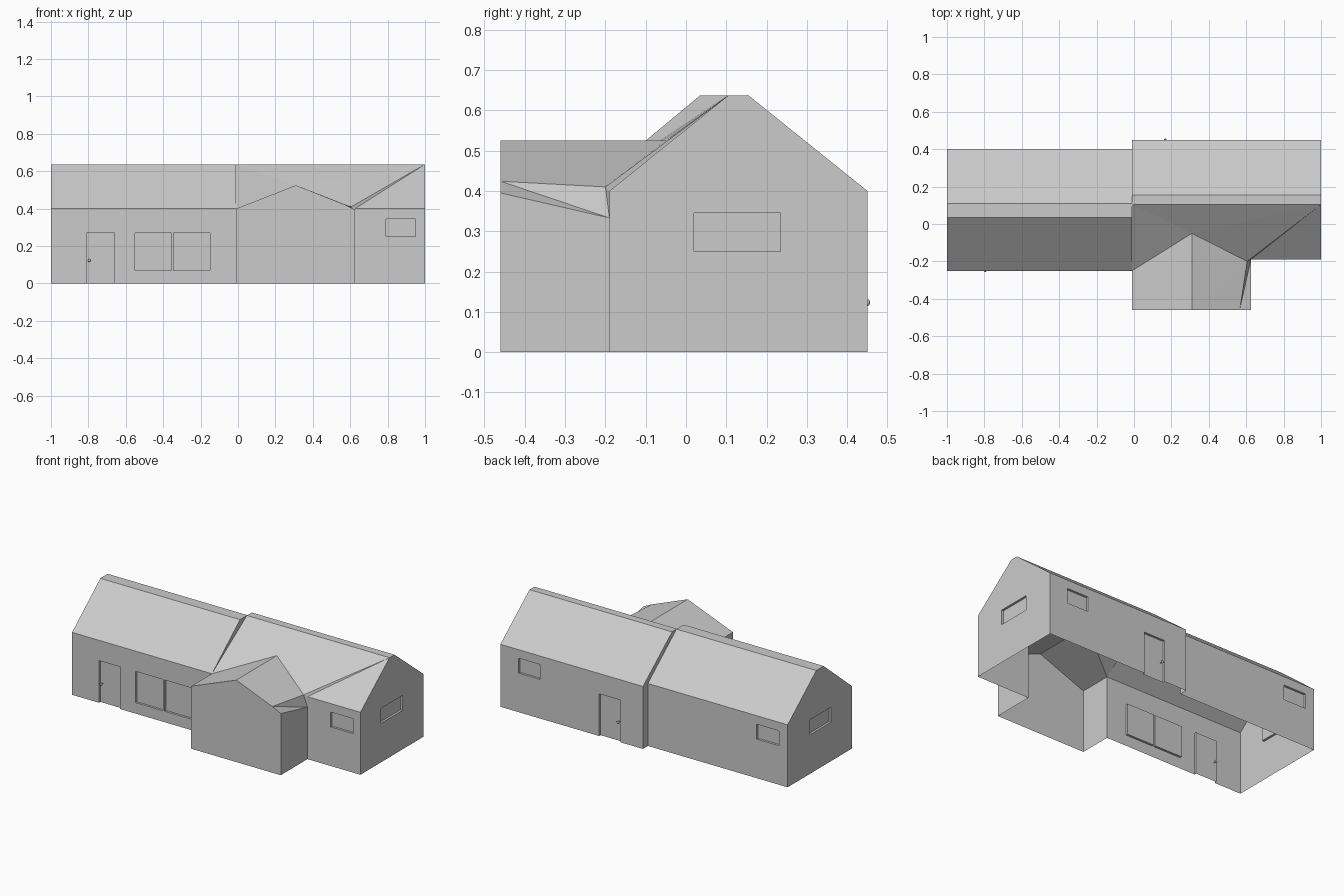
import bpy, bmesh
from mathutils import Vector

if "Cube" in bpy.data.objects:
    bpy.data.objects.remove(bpy.data.objects["Cube"])

EAVE, TOP, DOOR_Z = 0.40, 0.637, 0.27
XM = -0.01          # line where the two house halves meet
DEPTH = 0.014       # recess of doors and windows
WZ = (0.25, 0.345)  # small window height range


def make(name, faces):
    bm = bmesh.new()
    for f in faces:
        bm.faces.new([bm.verts.new(p) for p in f])
    bmesh.ops.remove_doubles(bm, verts=bm.verts, dist=1e-4)
    bmesh.ops.dissolve_limit(bm, angle_limit=0.002, verts=bm.verts, edges=bm.edges)
    me = bpy.data.meshes.new(name)
    bm.to_mesh(me)
    bm.free()
    ob = bpy.data.objects.new(name, me)
    bpy.context.collection.objects.link(ob)
    return ob


def wall(name, a, b, openings=(), gable=()):
    """Sheet wall from a to b (outside on the right); openings are recessed panels."""
    a, b = Vector((*a, 0)), Vector((*b, 0))
    length = (b - a).length
    d = (b - a) / length
    n = Vector((d.y, -d.x, 0))

    def pt(s, z, depth=0):
        return a + d * s + Vector((0, 0, z)) - n * depth

    ss = sorted({0, length, *[v for o in openings for v in o[:2]]})
    zs = sorted({0, EAVE, *[v for o in openings for v in o[2:]]})
    faces = []
    for s0, s1 in zip(ss, ss[1:]):
        for z0, z1 in zip(zs, zs[1:]):
            sm, zm = (s0 + s1) / 2, (z0 + z1) / 2
            if not any(o[0] < sm < o[1] and o[2] < zm < o[3] for o in openings):
                faces.append([pt(s0, z0), pt(s1, z0), pt(s1, z1), pt(s0, z1)])
    for s0, s1, z0, z1 in openings:
        c = [(s0, z0), (s1, z0), (s1, z1), (s0, z1)]
        faces.append([pt(*p, DEPTH) for p in c])
        for i in range(4):
            p, q = c[i], c[(i + 1) % 4]
            if p[1] == 0 and q[1] == 0:
                continue
            faces.append([pt(*p), pt(*q), pt(*q, DEPTH), pt(*p, DEPTH)])
    if gable:
        faces.append([pt(0, EAVE), pt(length, EAVE)] + [pt(s, TOP) for s in gable])
    return make(name, faces)


# left half walls
wall("left_front_wall", (-1, -0.25), (XM, -0.25),
     [(0.19, 0.34, 0, DOOR_Z), (0.45, 0.645, 0.07, DOOR_Z), (0.655, 0.85, 0.07, DOOR_Z)])
wall("left_back_wall", (XM, 0.40), (-1, 0.40), [(0.77, 0.93, *WZ)])
wall("left_end_wall", (-1, 0.40), (-1, -0.25), [(0.225, 0.44, *WZ)], (0.365, 0.29))

# right half walls
wall("right_front_wall", (0.625, -0.19), (1, -0.19), [(0.165, 0.325, *WZ)])
wall("right_back_wall", (1, 0.45), (XM, 0.45),
     [(0.13, 0.28, *WZ), (0.70, 0.85, 0, DOOR_Z)])
wall("right_end_wall", (1, -0.19), (1, 0.45), [(0.21, 0.425, *WZ)], (0.345, 0.295))

# left roof: extruded profile
prof = [(-0.25, EAVE), (0.035, TOP), (0.11, TOP), (0.40, EAVE)]
make("left_roof", [[(-1, *p), (XM, *p), (XM, *q), (-1, *q)]
                   for p, q in zip(prof, prof[1:])])

# right roof, with the front slope cut by the wing valley
peak, hip = (0.31, -0.05, 0.525), (0.605, -0.20, 0.41)
corner = (XM, -0.25, EAVE)
t0, t1 = (XM, 0.105, TOP), (1, 0.105, TOP)
b0, b1 = (XM, 0.155, TOP), (1, 0.155, TOP)
make("right_roof", [
    [t0, t1, b1, b0],
    [b0, b1, (1, 0.45, EAVE), (XM, 0.45, EAVE)],
    [corner, peak, t0], [t0, peak, t1],
    [peak, hip, t1], [hip, (0.625, -0.19, EAVE), t1],
    [(0.625, -0.19, EAVE), (1, -0.19, EAVE), t1]])

# end strips where the halves are offset
make("offset_strips", [
    [corner, t0, (XM, 0.035, TOP)],
    [(XM, 0.45, 0), (XM, 0.40, 0), (XM, 0.40, EAVE), (XM, 0.45, EAVE)],
    [(XM, 0.45, EAVE), (XM, 0.40, EAVE), (XM, 0.11, TOP), b0]])

# front wing
YF, XR = -0.46, 0.625
fl, fp = (XM, YF, EAVE), (0.31, YF, 0.525)
fh, fr = (0.565, YF, 0.424), (XR, YF, 0.395)
rb = (XR, -0.19, 0.333)
make("wing_walls", [
    [(XM, YF, 0), (XR, YF, 0), fr, fh, fp, fl],
    [(XR, YF, 0), (XR, -0.19, 0), rb, fr],
    [(XM, -0.25, 0), (XM, YF, 0), fl, corner]])
make("wing_roof", [
    [fl, fp, peak], [fl, peak, corner],
    [fp, fh, hip], [fp, hip, peak],
    [fh, fr, rb], [fh, rb, hip],
    [rb, (XR, -0.19, EAVE), hip]])


# door knobs, inside and outside
def knob(name, x, y, side):
    bpy.ops.mesh.primitive_cylinder_add(vertices=12, radius=0.004, depth=0.01,
                                        location=(x, y + side * 0.005, 0.123),
                                        rotation=(1.5708, 0, 0))
    bpy.context.object.name = name + "_stem"
    bpy.ops.mesh.primitive_uv_sphere_add(segments=16, ring_count=8, radius=0.008,
                                         location=(x, y + side * 0.015, 0.123))
    bpy.context.object.name = name
    bpy.context.object.scale.y = 0.7
    bpy.ops.object.shade_smooth_by_angle()


for side, tag in ((-1, "outer"), (1, "inner")):
    knob("front_door_knob_" + tag, -0.795, -0.25 + DEPTH, side)
    knob("back_door_knob_" + tag, 0.167, 0.45 - DEPTH, -side)
